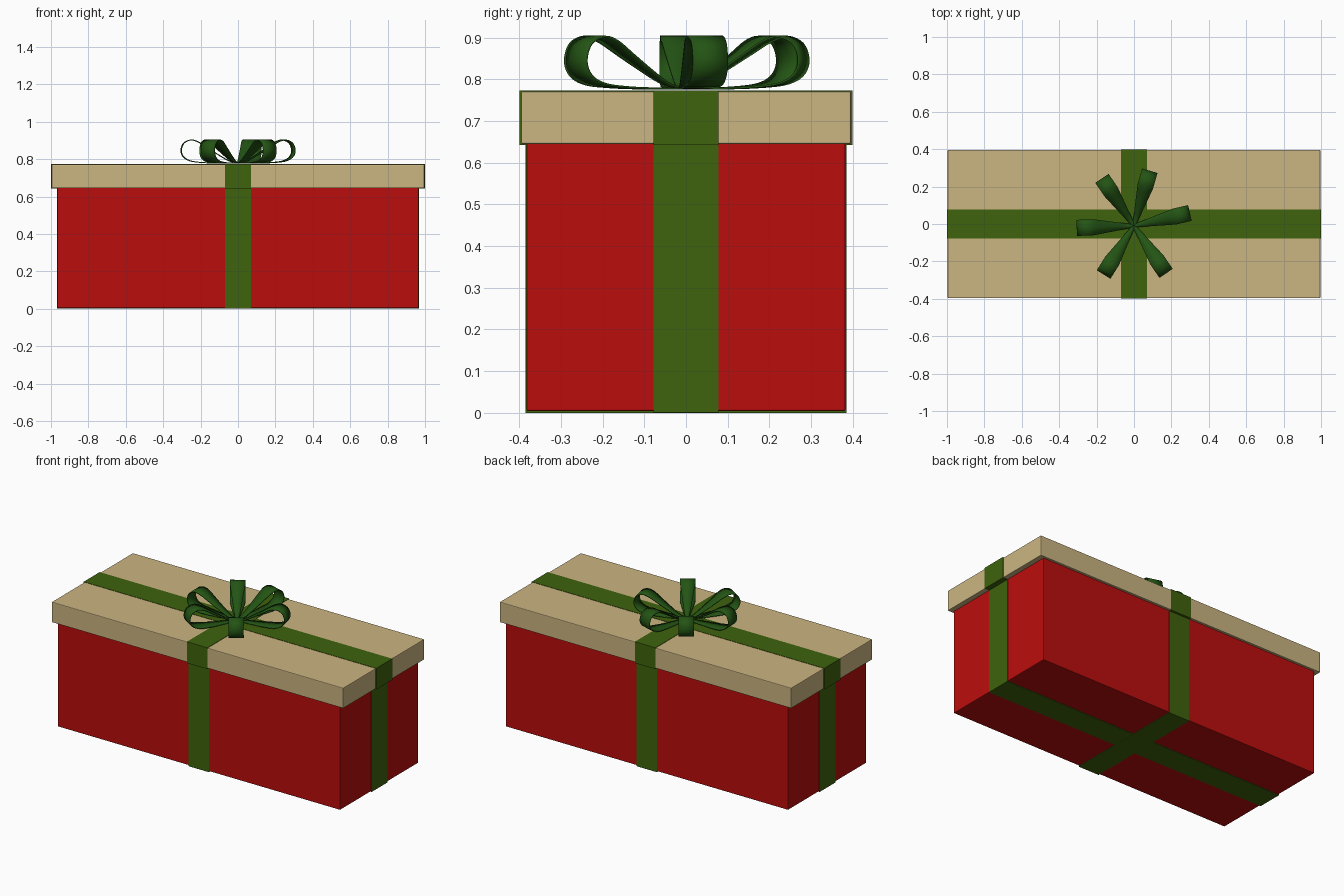
import bpy, bmesh, math
from mathutils import Vector, Matrix

if "Cube" in bpy.data.objects:
    bpy.data.objects.remove(bpy.data.objects["Cube"])


def material(name, rgb):
    m = bpy.data.materials.new(name)
    m.diffuse_color = (*rgb, 1)
    m.use_nodes = True
    m.node_tree.nodes["Principled BSDF"].inputs["Base Color"].default_value = m.diffuse_color
    return m


RED = material("red paper", (0.50, 0.004, 0.004))
TAN = material("tan card", (0.60, 0.46, 0.22))
GREEN = material("ribbon green", (0.050, 0.125, 0.004))
DARK = material("bow green", (0.017, 0.088, 0.007))


def finish(name, bm, mat):
    bmesh.ops.recalc_face_normals(bm, faces=bm.faces)
    me = bpy.data.meshes.new(name)
    bm.to_mesh(me)
    bm.free()
    me.materials.append(mat)
    ob = bpy.data.objects.new(name, me)
    bpy.context.collection.objects.link(ob)
    return ob


def block(name, hx, hy, z0, z1, mat, bevel=0.0):
    bm = bmesh.new()
    bmesh.ops.create_cube(bm, size=1)
    bmesh.ops.scale(bm, vec=(2 * hx, 2 * hy, z1 - z0), verts=bm.verts)
    bmesh.ops.translate(bm, vec=(0, 0, (z0 + z1) / 2), verts=bm.verts)
    if bevel:
        bmesh.ops.bevel(bm, geom=bm.edges[:], offset=bevel, segments=2,
                        profile=0.5, affect='EDGES')
    return finish(name, bm, mat)


# Box and lid
block("box_body", 0.965, 0.382, 0.004, 0.66, RED, 0.004)
block("lid", 0.996, 0.396, 0.645, 0.771, TAN, 0.004)

# Ribbon bands wrapped around the box and the lid, both ways
block("body_ribbon_short", 0.070, 0.385, 0.0, 0.65, GREEN)
block("body_ribbon_long", 0.968, 0.078, 0.0005, 0.65, GREEN)
block("lid_ribbon_short", 0.070, 0.399, 0.642, 0.7735, GREEN)
block("lid_ribbon_long", 1.0, 0.078, 0.6425, 0.773, GREEN)

# Teardrop loop profile: distance from the knot, height
LOOP = [(0.0, .778), (.09, .778), (.18, .781), (.25, .789), (.29, .81),
        (.304, .845), (.290, .885), (.252, .902), (.212, .891),
        (.16, .858), (.10, .820), (.045, .789), (0.0, .779)]


def smooth_path(pts, steps=5):
    p = [Vector(q) for q in pts]
    p = [2 * p[0] - p[1]] + p + [2 * p[-1] - p[-2]]
    out = []
    for i in range(1, len(p) - 2):
        a, b, c, d = p[i - 1:i + 3]
        for k in range(steps):
            t = k / steps
            out.append(0.5 * (2 * b + (c - a) * t + (2 * a - 5 * b + 4 * c - d) * t * t
                              + (3 * b - a - 3 * c + d) * t ** 3))
    return out + [p[-2]]


# Bow: six ribbon loops fanned around the knot, narrowing at the centre
path = smooth_path(LOOP)
for n, angle in enumerate((13, 74, 124, 182, 238, 304)):
    bm = bmesh.new()
    rows = []
    for r, z in path:
        w = 0.008 + 0.035 * min(1, max(0, r) / 0.22)
        rows.append([bm.verts.new((r, s * w, z)) for s in (-1, 0, 1)])
    for a, b in zip(rows, rows[1:]):
        for j in range(2):
            bm.faces.new((a[j], a[j + 1], b[j + 1], b[j]))
    bm.transform(Matrix.Translation((0, -0.01, 0))
                 @ Matrix.Rotation(math.radians(angle), 4, 'Z'))
    ob = finish(f"bow_loop_{n + 1}", bm, DARK)
    sol = ob.modifiers.new("thickness", 'SOLIDIFY')
    sol.thickness = 0.005
    sol.offset = 0
    bpy.ops.object.select_all(action='DESELECT')
    ob.select_set(True)
    bpy.context.view_layer.objects.active = ob
    bpy.ops.object.shade_smooth_by_angle(angle=math.radians(40))
